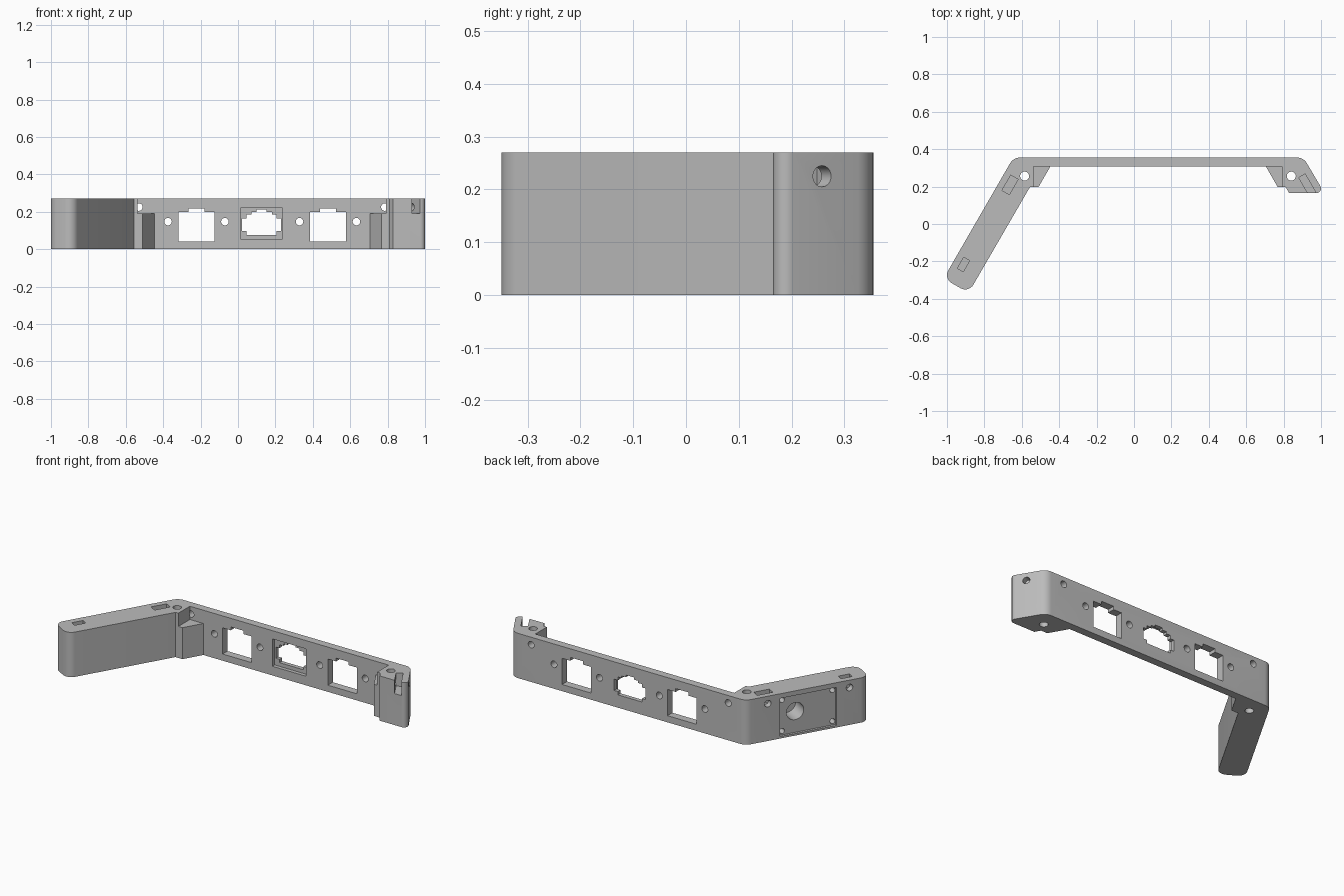
import bpy, bmesh, math
from mathutils import Vector, Matrix

if "Cube" in bpy.data.objects:
    bpy.data.objects.remove(bpy.data.objects["Cube"])

H = 0.27
grey = bpy.data.materials.new("grey plastic")
grey.use_nodes = True
grey.diffuse_color = (0.5, 0.5, 0.5, 1)
grey.node_tree.nodes["Principled BSDF"].inputs["Base Color"].default_value = (0.5, 0.5, 0.5, 1)


def prism(name, pts, z0, z1, matrix=Matrix()):
    """Extrude a flat outline between two local heights."""
    bm = bmesh.new()
    face = bm.faces.new([bm.verts.new((x, y, z0)) for x, y in pts])
    ext = bmesh.ops.extrude_face_region(bm, geom=[face])["geom"]
    bmesh.ops.translate(bm, vec=(0, 0, z1 - z0), verts=[v for v in ext if isinstance(v, bmesh.types.BMVert)])
    bmesh.ops.recalc_face_normals(bm, faces=bm.faces)
    bm.transform(matrix)
    mesh = bpy.data.meshes.new(name)
    bm.to_mesh(mesh)
    bm.free()
    mesh.materials.append(grey)
    ob = bpy.data.objects.new(name, mesh)
    bpy.context.collection.objects.link(ob)
    return ob


def rounded(corners, steps=8):
    """Outline from (x, y, radius) corners, with arcs where radius > 0."""
    out = []
    for i, (x, y, r) in enumerate(corners):
        p = Vector((x, y))
        if r == 0:
            out.append((x, y))
            continue
        a = (Vector(corners[i - 1][:2]) - p).normalized()
        b = (Vector(corners[(i + 1) % len(corners)][:2]) - p).normalized()
        half = a.angle(b) / 2
        c = p + (a + b).normalized() * r / math.sin(half)
        start = p + a * r / math.tan(half) - c
        end = p + b * r / math.tan(half) - c
        for k in range(steps + 1):
            t = k / steps
            total = start.angle(end)
            v = (start * math.sin((1 - t) * total) + end * math.sin(t * total)) / math.sin(total)
            out.append(tuple(c + v))
    return out


def rect(x0, x1, y0, y1):
    return [(x0, y0), (x1, y0), (x1, y1), (x0, y1)]


def circle(x, y, r, n=32):
    return [(x + r * math.cos(2 * math.pi * k / n), y + r * math.sin(2 * math.pi * k / n)) for k in range(n)]


def frame(x, y, angle):
    """Local z points into a wall, local y is up."""
    n = Vector((math.cos(angle), math.sin(angle), 0))
    up = Vector((0, 0, 1))
    m = Matrix((up.cross(n), up, n)).transposed().to_4x4()
    m.translation = (x, y, 0)
    return m


# Bracket body: long wall, left arm, short right arm and corner gussets
body = prism("bracket_body", rounded([
    (-0.645, 0.355, 0.06), (0.906, 0.355, 0.06), (1.019, 0.165, 0.025),
    (0.83, 0.165, 0), (0.81, 0.198, 0), (0.768, 0.198, 0), (0.705, 0.308, 0),
    (-0.447, 0.308, 0), (-0.51, 0.198, 0), (-0.556, 0.198, 0),
    (-0.884, -0.368, 0.05), (-1.018, -0.291, 0.05)]), 0, H)


def cut(pts, z0, z1, matrix=Matrix()):
    cutter = prism("cutter", pts, z0, z1, matrix)
    cutter.hide_render = True
    mod = body.modifiers.new("cut", "BOOLEAN")
    mod.operation = "DIFFERENCE"
    mod.solver = "EXACT"
    mod.object = cutter
    bpy.context.view_layer.objects.active = body
    bpy.ops.object.modifier_apply(modifier=mod.name)
    bpy.data.objects.remove(cutter)


wall = frame(0, 0.355, math.radians(-90))
arm = frame(-0.645, 0.355, math.radians(-30))
short_arm = frame(0.906, 0.355, math.radians(-150))

# Notches over the gussets, and vertical bolt holes beside them
for x0, x1, hole in ((-0.537, -0.4, -0.585), (0.65, 0.79, 0.841)):
    cut(rect(x0, x1, 0.15, 0.308), 0.19, H + 0.1)
    cut(circle(hole, 0.256, 0.024), -0.1, H + 0.1)

# Socket windows with a top tab, flanked by round holes
for x in (-0.222, 0.481):
    cut([(x - 0.097, 0.04), (x + 0.097, 0.04), (x + 0.097, 0.198), (x + 0.042, 0.198),
         (x + 0.042, 0.218), (x - 0.042, 0.218), (x - 0.042, 0.198), (x - 0.097, 0.198)], -0.1, 0.1, wall)
    for side in (-1, 1):
        cut(circle(x + side * 0.152, 0.147, 0.02), -0.1, 0.1, wall)

# Centre window: stepped opening in a recess on the inner side
steps = [(0.08, 0.077), (0.08, 0.097), (0.105, 0.097), (0.105, 0.165), (0.08, 0.165),
         (0.08, 0.185), (0.055, 0.185), (0.055, 0.198), (0.027, 0.198), (0.027, 0.211)]
cx = 0.126
cut([(cx + w, z) for w, z in steps] + [(cx - w, z) for w, z in reversed(steps)], -0.1, 0.1, wall)
cut(rect(cx - 0.113, cx + 0.113, 0.055, 0.22), 0.025, 0.1, wall)

# Corner screw holes through the long wall
for x in (-0.53, 0.785):
    cut(circle(x, 0.225, 0.02), -0.1, 0.05, wall)

# Nut slots and screw holes in the left arm
for s, half, d0, d1 in ((0.135, 0.047, 0.035, 0.08), (0.628, 0.034, 0.037, 0.073)):
    cut(rect(-s - half, -s + half, 0.19, H + 0.1), d0, d1, arm)
    cut(circle(-s, 0.225, 0.02), -0.1, 0.1, arm)

# Recessed panel on the arm with a blind bore and four screw holes
cut(rect(-0.55, -0.21, 0.012, 0.242), -0.1, 0.015, arm)
cut(circle(-0.307, 0.14, 0.052), -0.05, 0.12, arm)
for s in (-0.532, -0.228):
    for z in (0.035, 0.222):
        cut(circle(s, z, 0.015, 20), -0.05, 0.06, arm)

# Open nut slot and screw hole in the short arm
cut(rect(0.08, 0.4, 0.19, H + 0.1), 0.036, 0.075, short_arm)
cut(circle(0.113, 0.225, 0.02), -0.1, 0.1, short_arm)

# Smooth the rounded corners and bores only
bpy.ops.object.select_all(action="DESELECT")
body.select_set(True)
bpy.context.view_layer.objects.active = body
bpy.ops.object.shade_smooth_by_angle(angle=math.radians(25))
